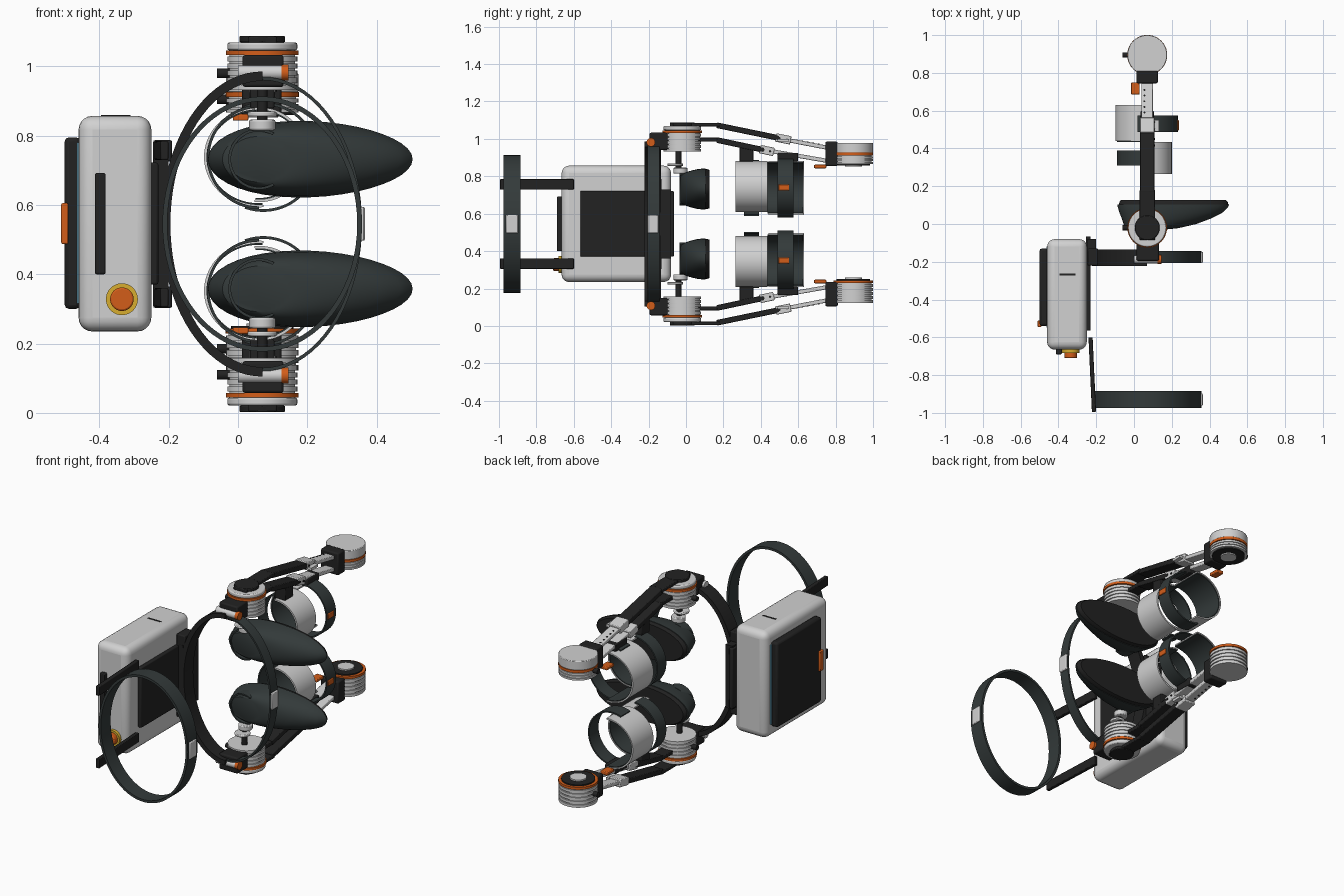
import bpy, bmesh, math
from mathutils import Matrix, Vector

if "Cube" in bpy.data.objects:
    bpy.data.objects.remove(bpy.data.objects["Cube"])

MID = 0.545   # mirror plane height
CX = 0.07     # leg axis


def material(name, rgb):
    m = bpy.data.materials.new(name)
    m.use_nodes = True
    m.diffuse_color = (*rgb, 1)
    m.node_tree.nodes["Principled BSDF"].inputs["Base Color"].default_value = (*rgb, 1)
    return m


LIGHT = material("light grey", (0.64, 0.64, 0.64))
BLACK = material("black", (0.016, 0.016, 0.016))
SLATE = material("slate", (0.033, 0.042, 0.042))
ORANGE = material("orange", (0.65, 0.11, 0.01))
YELLOW = material("yellow", (0.68, 0.42, 0.03))
BLUE = material("pale blue", (0.15, 0.4, 0.55))


def finish(name, bm, mats, pair=False, bevel=0, segments=2):
    """Make an object, and its mirrored partner below when asked."""
    bmesh.ops.recalc_face_normals(bm, faces=bm.faces)
    for side in ("upper", "lower") if pair else ("",):
        if side == "lower":
            for v in bm.verts:
                v.co.z = 2 * MID - v.co.z
            bmesh.ops.reverse_faces(bm, faces=bm.faces)
        label = (side + "_" + name) if side else name
        me = bpy.data.meshes.new(label)
        bm.to_mesh(me)
        ob = bpy.data.objects.new(label, me)
        bpy.context.collection.objects.link(ob)
        for m in mats if isinstance(mats, tuple) else (mats,):
            me.materials.append(m)
        if bevel:
            b = ob.modifiers.new("Bevel", "BEVEL")
            b.width, b.segments = bevel, segments
        bpy.ops.object.select_all(action="DESELECT")
        ob.select_set(True)
        bpy.context.view_layer.objects.active = ob
        bpy.ops.object.shade_smooth_by_angle(angle=math.radians(35))
    bm.free()


def box(name, x, y, z, mat, pair=False, bevel=0, segments=2):
    bm = bmesh.new()
    bmesh.ops.create_cube(bm, size=1)
    for v in bm.verts:
        v.co = [(a + b) / 2 + (b - a) * c for (a, b), c in zip((x, y, z), v.co)]
    finish(name, bm, mat, pair, bevel, segments)


def beam(name, start, end, width, thick, mat, pair=True, bevel=0.004):
    """Rectangular bar between two points; width lies across the bar."""
    a, b = Vector(start), Vector(end)
    d = (b - a).normalized()
    side = Vector((1, 0, 0)) if abs(d.x) < 0.9 else Vector((0, 1, 0))
    side = (side - d * side.dot(d)).normalized()
    up = d.cross(side)
    bm = bmesh.new()
    bmesh.ops.create_cube(bm, size=1)
    for v in bm.verts:
        c = v.co.copy()
        v.co = (a + b) / 2 + d * c.x * (b - a).length + side * c.y * width + up * c.z * thick
    finish(name, bm, mat, pair, bevel)


def cylinder(name, axis, start, end, r, mat, pair=False, bevel=0):
    """Cylinder along 'x', 'y' or 'z' between two points."""
    a, b = Vector(start), Vector(end)
    turn = {"x": Matrix.Rotation(math.pi / 2, 4, "Y"),
            "y": Matrix.Rotation(math.pi / 2, 4, "X"), "z": Matrix()}[axis]
    bm = bmesh.new()
    bmesh.ops.create_cone(bm, cap_ends=True, segments=40, radius1=r, radius2=r,
                          depth=(b - a).length, matrix=Matrix.Translation((a + b) / 2) @ turn)
    finish(name, bm, mat, pair, bevel)


def band(name, cx, cz, rx, rz, y, arc, thick, mat, pair=False):
    """Strap of an ellipse in the xz plane, with a thickness inwards."""
    full = arc[1] - arc[0] >= 360
    n = 72 if full else 40
    bm = bmesh.new()
    rows = []
    for i in range(n if full else n + 1):
        t = math.radians(arc[0] + (arc[1] - arc[0]) * i / n)
        rows.append([bm.verts.new((cx + (rx - k) * math.cos(t), yy, cz + (rz - k) * math.sin(t)))
                     for k, yy in ((0, y[0]), (0, y[1]), (thick, y[1]), (thick, y[0]))])
    for i in range(n):
        p, q = rows[i], rows[(i + 1) % len(rows)]
        for j in range(4):
            bm.faces.new((p[j], p[j - 1], q[j - 1], q[j]))
    if not full:
        bm.faces.new(rows[0])
        bm.faces.new(rows[-1])
    finish(name, bm, mat, pair)


def ribbed_drum(name, y, z0, z1, r, pair=False, ribs=5):
    """Lathe of stacked fins with narrow grooves."""
    step = (z1 - z0) / ribs
    profile = [(0, z0)]
    for i in range(ribs):
        a = z0 + i * step
        profile += [(r, a), (r, a + step * 0.72), (r * 0.94, a + step * 0.72), (r * 0.94, a + step)]
    profile.append((0, z1))
    bm = bmesh.new()
    vs = [bm.verts.new((CX + p, y, h)) for p, h in profile]
    es = [bm.edges.new(e) for e in zip(vs, vs[1:])]
    bmesh.ops.spin(bm, geom=vs + es, cent=(CX, y, 0), axis=(0, 0, 1), angle=math.tau, steps=40)
    bmesh.ops.remove_doubles(bm, verts=bm.verts, dist=1e-5)
    finish(name, bm, LIGHT, pair)


# Backpack
box("pack_shell", (-0.46, -0.25), (-0.665, -0.08), (0.235, 0.857), LIGHT, bevel=0.04, segments=5)
box("pack_back_panel", (-0.5, -0.455), (-0.54, -0.13), (0.3, 0.795), BLACK, bevel=0.012)
box("panel_light_strip", (-0.464, -0.454), (-0.548, -0.12), (0.315, 0.78), BLUE)
box("panel_latch", (-0.51, -0.49), (-0.545, -0.51), (0.487, 0.605), ORANGE, bevel=0.004)
box("pack_front_pad", (-0.255, -0.23), (-0.565, -0.065), (0.37, 0.722), BLACK, bevel=0.006)
box("pack_grip", (-0.413, -0.382), (-0.69, -0.66), (0.4, 0.692), BLACK, bevel=0.005)
cylinder("button_ring", "y", (-0.335, -0.682, 0.328), (-0.335, -0.66, 0.328), 0.046, YELLOW)
cylinder("stop_button", "y", (-0.335, -0.71, 0.328), (-0.335, -0.67, 0.328), 0.034, ORANGE, bevel=0.005)
box("pack_top_slot", (-0.395, -0.31), (-0.272, -0.262), (0.85, 0.859), BLACK)

# Chest strap and its rails
beam("chest_rail", (-0.23, -0.6, 0.757), (-0.212, -0.995, 0.757), 0.022, 0.055, BLACK)
band("chest_strap", CX, MID, 0.288, 0.368, (-0.975, -0.885), (0, 360), 0.014, SLATE)
box("chest_buckle", (0.345, 0.364), (-0.962, -0.898), (0.497, 0.594), LIGHT, bevel=0.004)

# Hip frame and waist strap
band("waist_strap", CX, MID, 0.288, 0.425, (-0.207, -0.143), (0, 360), 0.01, SLATE)
band("hip_frame", CX, MID, 0.292, 0.44, (-0.222, -0.135), (90, 270), 0.027, BLACK)
box("waist_buckle", (0.347, 0.366), (-0.205, -0.148), (0.497, 0.594), LIGHT, bevel=0.004)
box("hip_rail", (-0.245, -0.19), (-0.22, -0.13), (0.725, 0.787), BLACK, True, 0.006)
box("hip_frame_mount", (-0.245, -0.2), (-0.22, -0.08), (0.36, 0.73), BLACK)
box("hip_bracket", (0.013, 0.132), (-0.195, -0.09), (0.94, 1.033), BLACK, True, 0.008)
cylinder("hip_pin", "x", (0, -0.188, 0.982), (0.125, -0.188, 0.982), 0.021, LIGHT, True)
cylinder("hip_pin_cap", "x", (0.125, -0.188, 0.982), (0.145, -0.188, 0.982), 0.023, ORANGE, True)

# Hip motors
HY = -0.02
ribbed_drum("hip_motor", HY, 0.932, 1.034, 0.101, True)
cylinder("hip_motor_ring", "z", (CX, HY, 1.032), (CX, HY, 1.046), 0.105, ORANGE, True)
cylinder("hip_motor_cover", "z", (CX, HY, 1.046), (CX, HY, 1.069), 0.101, LIGHT, True, 0.006)
cylinder("hip_motor_cap", "z", (CX, HY, 1.069), (CX, HY, 1.088), 0.066, BLACK, True, 0.004)
cylinder("hip_knob", "x", (-0.06, HY, 0.98), (-0.02, HY, 0.98), 0.014, BLACK, True)

# Twin parallel links from hip to knee
box("outer_link_root", (0.03, 0.112), (-0.085, 0.18), (1.066, 1.086), BLACK, True, 0.004)
beam("outer_link", (CX, 0.165, 1.073), (CX, 0.5, 1.004), 0.075, 0.03, BLACK)
beam("outer_slider", (CX, 0.47, 1.008), (CX, 0.77, 0.95), 0.06, 0.022, LIGHT)
beam("outer_slider_lock", (CX, 0.48, 1.008), (CX, 0.56, 0.992), 0.075, 0.045, LIGHT)
box("inner_link_root", (0.035, 0.105), (0.05, 0.18), (0.985, 1.008), BLACK, True, 0.004)
beam("inner_link", (CX, 0.165, 0.994), (CX, 0.42, 0.94), 0.075, 0.03, BLACK)
beam("inner_slider", (CX, 0.39, 0.946), (CX, 0.77, 0.88), 0.06, 0.022, LIGHT)
beam("inner_slider_lock", (CX, 0.395, 0.946), (CX, 0.47, 0.93), 0.075, 0.045, LIGHT)
for i in range(5):
    y = 0.59 + i * 0.03
    z = 1.008 - (y - 0.47) * 0.193 + 0.012
    cylinder(f"slider_hole_{i + 1}", "z", (0.055, y, z - 0.003), (0.055, y, z + 0.001), 0.005, BLACK, True)
for y, z in ((0.5, 1.004), (0.54, 0.996), (0.415, 0.942), (0.45, 0.934)):
    cylinder(f"lock_screw_{int(y * 100)}", "x", (0.1, y, z), (0.112, y, z), 0.006, BLACK, True)
box("slider_side_tab", (0.1, 0.132), (0.49, 0.55), (0.985, 1.0), LIGHT, True)

# Knee clamps and motors
KY = 0.895
box("knee_clamp", (0.012, 0.126), (0.745, 0.812), (0.855, 0.985), BLACK, True, 0.008)
box("knee_release", (-0.015, 0.03), (0.685, 0.75), (0.843, 0.862), ORANGE, True, 0.004)
cylinder("knee_knob", "x", (-0.06, KY, 0.905), (-0.02, KY, 0.905), 0.014, BLACK, True)
cylinder("upper_knee_cover", "z", (CX, KY, 0.926), (CX, KY, 0.979), 0.105, LIGHT, bevel=0.003)
cylinder("upper_knee_ring", "z", (CX, KY, 0.911), (CX, KY, 0.926), 0.106, ORANGE)
ribbed_drum("upper_knee_motor", KY, 0.866, 0.911, 0.104, ribs=3)
cylinder("upper_knee_plate", "z", (CX, KY, 0.859), (CX, KY, 0.867), 0.09, BLACK)
cylinder("upper_knee_hub", "z", (CX, KY, 0.852), (CX, KY, 0.862), 0.045, LIGHT)
ribbed_drum("lower_knee_motor", KY, 0.123, 0.23, 0.104, ribs=5)
cylinder("lower_knee_ring", "z", (CX, KY, 0.229), (CX, KY, 0.243), 0.106, ORANGE)
cylinder("lower_knee_plate", "z", (CX, KY, 0.243), (CX, KY, 0.25), 0.09, BLACK)
cylinder("lower_knee_hub", "z", (CX, KY, 0.248), (CX, KY, 0.258), 0.045, LIGHT)

# Leg cuffs: rigid half shells, dark linings and closing straps
LZ = 0.738
band("front_cuff", 0.06, 0.745, 0.14, 0.137, (0.265, 0.435), (-95, 95), 0.007, LIGHT, True)
band("front_cuff_lining", 0.06, 0.745, 0.133, 0.13, (0.267, 0.433), (-94, 94), 0.005, SLATE, True)
band("front_cuff_strap", 0.06, LZ, 0.15, 0.15, (0.31, 0.39), (90, 270), 0.008, SLATE, True)
band("rear_cuff", 0.06, LZ, 0.158, 0.145, (0.44, 0.63), (85, 275), 0.007, LIGHT, True)
band("rear_cuff_lining", 0.06, LZ, 0.151, 0.138, (0.435, 0.625), (86, 274), 0.005, SLATE, True)
band("rear_cuff_strap", 0.073, LZ, 0.159, 0.158, (0.488, 0.574), (-110, 110), 0.008, SLATE, True)
box("rear_cuff_latch", (0.226, 0.237), (0.495, 0.552), (0.724, 0.756), ORANGE, True, 0.003)
box("front_cuff_mount", (0.035, 0.105), (0.285, 0.36), (0.878, 0.965), BLACK, True, 0.005)
box("rear_cuff_mount", (0.035, 0.105), (0.49, 0.6), (0.88, 0.925), BLACK, True, 0.005)


# Feet: egg-shaped outlines lofted from ankle to sole
def foot_shell(name, levels, mat):
    """Each level is (y, heel x, toe x, half width)."""
    n = 40
    bm = bmesh.new()
    rings = []
    for y, heel, toe, half in levels:
        ring = []
        for i in range(n):
            t = math.tau * i / n
            u = math.cos(t)
            x = (heel + toe) / 2 + (toe - heel) / 2 * u
            taper = 1 - 0.1 * u * (toe - heel) / 0.6
            ring.append(bm.verts.new((x, y, LZ - 0.006 + half * math.sin(t) * taper)))
        rings.append(ring)
    for p, q in zip(rings, rings[1:]):
        for i in range(n):
            bm.faces.new((p[i - 1], p[i], q[i], q[i - 1]))
    bm.faces.new(rings[0])
    bm.faces.new(rings[-1])
    finish(name, bm, mat, True)


foot_shell("foot_upper", [(-0.03, -0.03, 0.16, 0.066), (-0.022, -0.045, 0.235, 0.078),
                          (0, -0.055, 0.33, 0.09), (0.03, -0.065, 0.41, 0.099),
                          (0.06, -0.077, 0.468, 0.106), (0.09, -0.086, 0.498, 0.109),
                          (0.103, -0.087, 0.504, 0.11)], SLATE)
foot_shell("foot_sole", [(0.103, -0.08, 0.5, 0.107), (0.118, -0.076, 0.496, 0.105),
                         (0.126, -0.07, 0.488, 0.102)], BLACK)
band("ankle_collar", 0.06, LZ - 0.006, 0.088, 0.088, (-0.036, 0.02), (60, 300), 0.008, SLATE, True)

# Ankle pivots
cylinder("ankle_pivot", "z", (CX, -0.03, 0.815), (CX, -0.03, 0.846), 0.038, LIGHT, True, 0.005)
cylinder("ankle_stem", "z", (CX, -0.04, 0.84), (CX, -0.04, 0.935), 0.015, BLACK, True)
cylinder("ankle_disc", "z", (CX, -0.058, 0.855), (CX, -0.058, 0.869), 0.042, LIGHT, True, 0.004)
